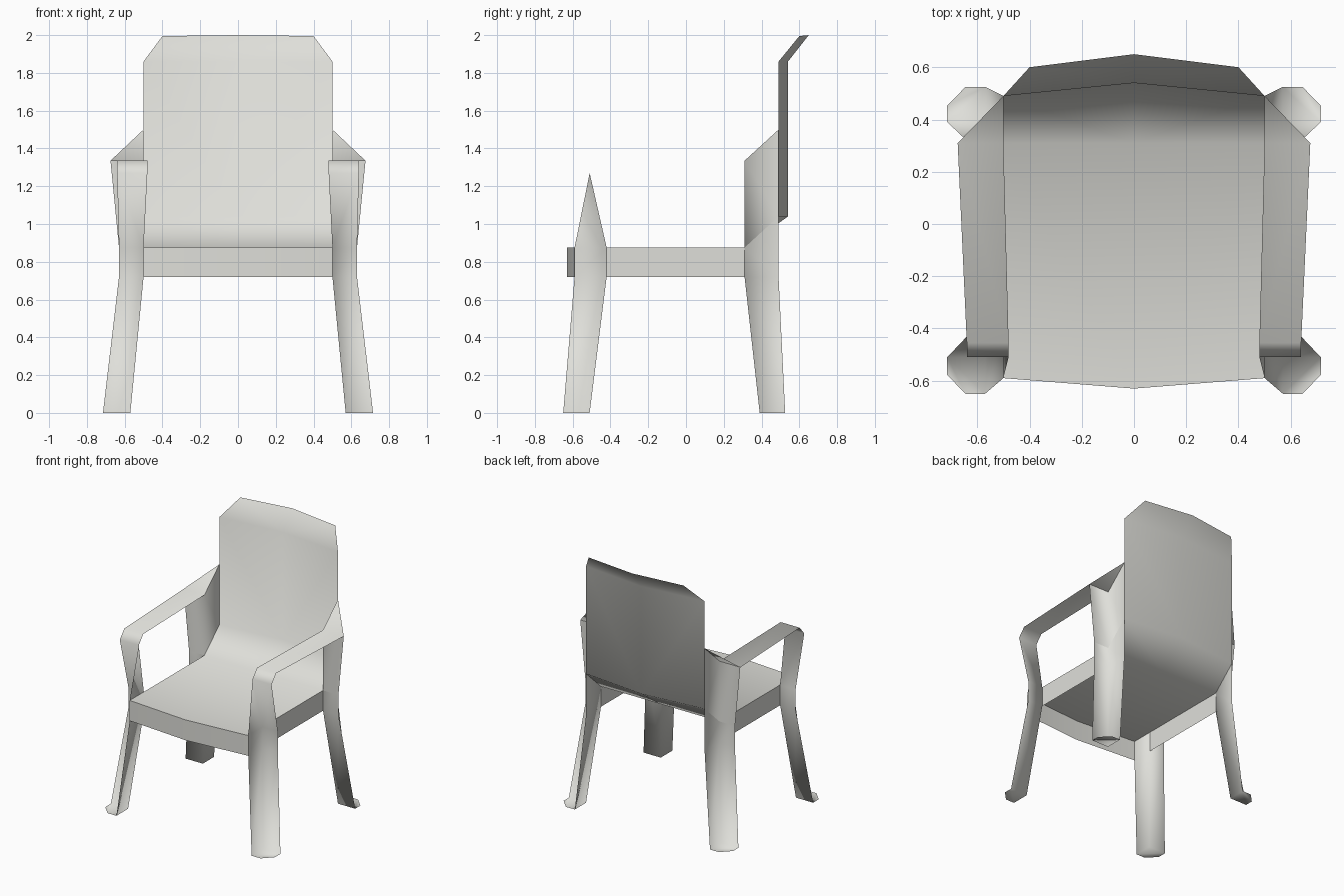
import bpy, bmesh

if "Cube" in bpy.data.objects:
    bpy.data.objects.remove(bpy.data.objects["Cube"])

mat = bpy.data.materials.new("warm white plastic")
mat.diffuse_color = (0.74, 0.74, 0.70, 1)
mat.use_nodes = True
mat.node_tree.nodes["Principled BSDF"].inputs["Base Color"].default_value = mat.diffuse_color


def strip(rows):
    """Quads between successive rows of points."""
    faces = []
    for a, b in zip(rows, rows[1:]):
        for i in range(len(a) - 1):
            faces.append([a[i], a[i + 1], b[i + 1], b[i]])
    return faces


def part(name, faces):
    """Thin moulded sheet for the +x half, mirrored to the other side."""
    bm = bmesh.new()
    for f in faces:
        bm.faces.new([bm.verts.new(p) for p in f])
    bmesh.ops.remove_doubles(bm, verts=bm.verts, dist=1e-4)
    bmesh.ops.recalc_face_normals(bm, faces=bm.faces)
    for f in bm.faces:
        f.smooth = True
    me = bpy.data.meshes.new(name)
    bm.to_mesh(me)
    bm.free()
    me.materials.append(mat)
    ob = bpy.data.objects.new(name, me)
    bpy.context.collection.objects.link(ob)
    mod = ob.modifiers.new("mirror", 'MIRROR')
    mod.use_clip = True
    return ob


SEAT, RIM = 0.875, 0.72      # seat height, lower edge of the apron

# Seat and backrest: one sheet, bowed along the centre line
part("seat_and_backrest", strip([
    [(0, -.63, SEAT), (.5, -.59, SEAT)],
    [(0, .31, SEAT), (.5, .31, SEAT)],
    [(0, .54, 1.04), (.5, .49, 1.04)],
    [(0, .54, 1.86), (.5, .49, 1.86)],
    [(0, .65, 2.0), (.4, .6, 1.995)],
]))

# Apron under the seat edge
part("front_apron", strip([[(0, -.63, z), (.5, -.59, z)] for z in (RIM, SEAT)]))
part("side_apron", strip([[(.5, -.42, z), (.5, .31, z)] for z in (RIM, SEAT)]))


def angle_profile(x0, x1, y_out, y_in, z):
    """L-shaped leg section, open towards the outside."""
    return [(x0, y_out, z), (x0, y_in, z), (x1, y_in, z)]


def sole(y_out, y_in):
    """Flat foot plate with a chamfered outer corner."""
    d = .072 if y_out > y_in else -.072
    return [(.57, y_in, 0), (.57, y_out, 0), (.645, y_out, 0),
            (.715, y_out - d, 0), (.715, y_in, 0)]


# Front leg, tapering up and bending over into the armrest
legs = strip([angle_profile(.57, .715, -.65, -.51, 0),
              angle_profile(.5, .63, -.59, -.42, RIM),
              angle_profile(.5, .63, -.59, -.42, SEAT)])
arm = strip([
    [(.5, -.42, SEAT), (.63, -.42, SEAT)],
    [(.48, -.51, 1.27), (.64, -.51, 1.27)],
    [(.48, -.455, 1.335), (.64, -.455, 1.335)],
    [(.5, .31, 1.335), (.675, .31, 1.335)],
])
arm.append([(.5, -.59, SEAT), (.5, -.42, SEAT), (.48, -.51, 1.27)])
arm.append([(.5, .31, 1.335), (.675, .31, 1.335), (.5, .49, 1.5)])
part("front_leg_and_armrest", legs + arm + [sole(-.65, -.51)])

# Back leg, its top edge rising along the backrest bend
back = strip([angle_profile(.57, .715, .525, .39, 0),
              angle_profile(.5, .63, .49, .31, RIM),
              [(.5, .49, 1.04), (.5, .31, SEAT), (.63, .31, SEAT)]])
part("back_leg", back + [sole(.525, .39)])

# Bracket between back leg, armrest and backrest
part("arm_bracket", strip([
    [(.5, .49, 1.04), (.5, .31, SEAT), (.63, .31, SEAT)],
    [(.5, .49, 1.5), (.5, .31, 1.335), (.675, .31, 1.335)],
]))
